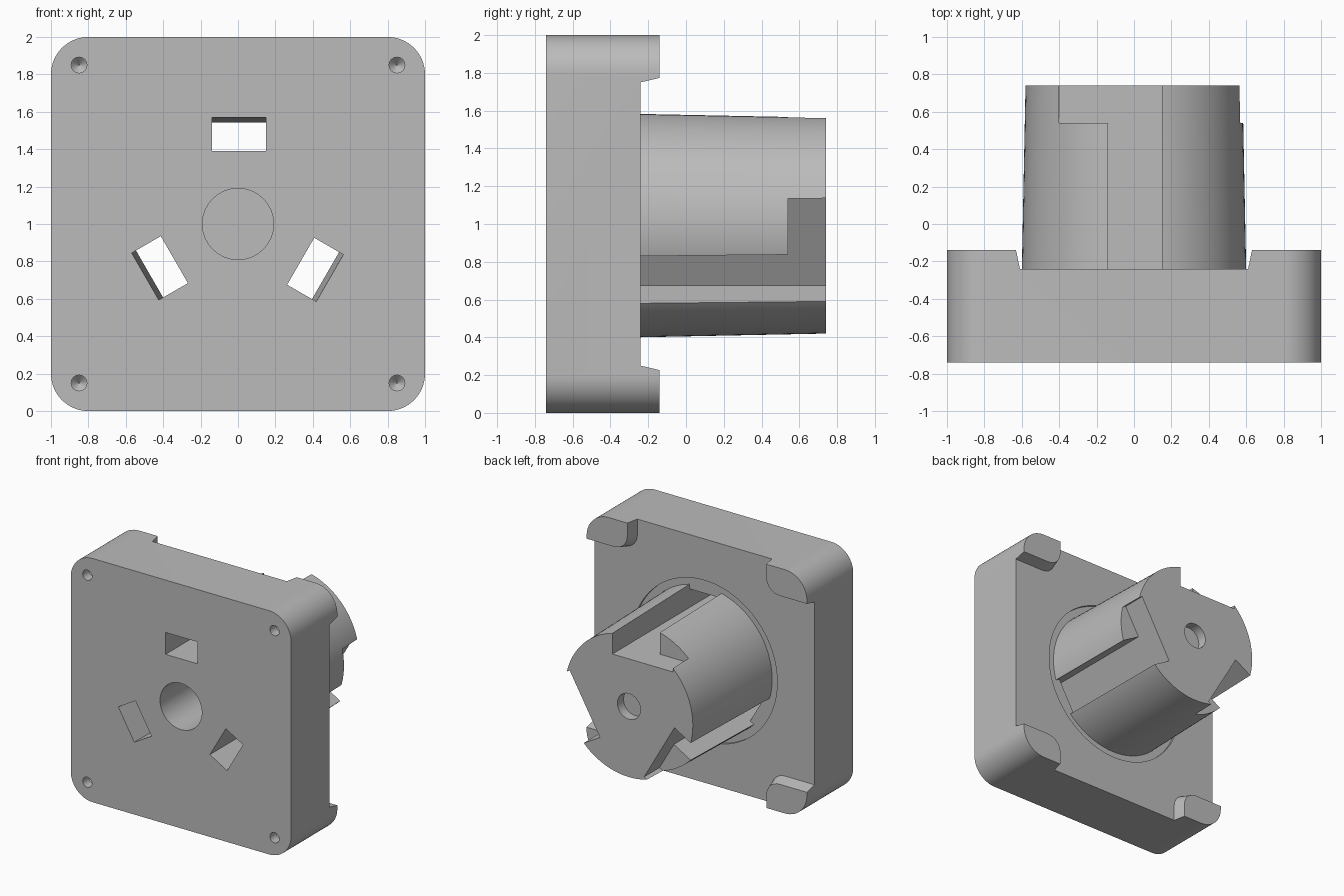
import bpy, bmesh, math
from mathutils import Matrix

cube = bpy.data.objects.get("Cube")
if cube:
    bpy.data.objects.remove(cube)

grey = bpy.data.materials.new("plain_grey")
grey.use_nodes = True
COLOUR = (0.5, 0.5, 0.5, 1)
grey.diffuse_color = COLOUR
grey.node_tree.nodes["Principled BSDF"].inputs["Base Color"].default_value = COLOUR

CENTRE = Matrix.Translation((0, 0, 1))   # the main axis runs along y at z = 1
BACK = -0.24                             # back face of the plate
TIP = 0.74                               # free end of the barrel


def loft(name, sections, place=None):
    """Solid through (y, [(x, z), ...]) sections, measured from the main axis."""
    bm = bmesh.new()
    rings = [[bm.verts.new((x, y, z)) for x, z in pts] for y, pts in sections]
    n = len(rings[0])
    for a, b in zip(rings, rings[1:]):
        for i in range(n):
            j = (i + 1) % n
            bm.faces.new((a[i], a[j], b[j], b[i]))
    bm.faces.new(rings[0])
    bm.faces.new(rings[-1])
    bmesh.ops.recalc_face_normals(bm, faces=bm.faces)
    bm.transform(CENTRE @ (place or Matrix()))
    mesh = bpy.data.meshes.new(name)
    bm.to_mesh(mesh)
    bm.free()
    mesh.materials.append(grey)
    obj = bpy.data.objects.new(name, mesh)
    bpy.context.collection.objects.link(obj)
    return obj


def arc(cx, cz, r, start, end, steps):
    angles = [math.radians(start + (end - start) * i / steps) for i in range(steps + 1)]
    return [(cx + r * math.cos(t), cz + r * math.sin(t)) for t in angles]


def circle(r, n=64):
    return arc(0, 0, r, 0, 360, n)[:-1]


def rect(x0, x1, z0, z1):
    return [(x0, z0), (x1, z0), (x1, z1), (x0, z1)]


def four_fold(quad):
    """Mirror a first-quadrant outline into all four quadrants."""
    pts = []
    for sx, sz in ((1, 1), (-1, 1), (-1, -1), (1, -1)):
        part = [(sx * x, sz * z) for x, z in quad]
        pts += part if sx * sz > 0 else part[::-1]
    return pts


def cross(a, b, r=0.12):
    """Cross outline that leaves a rounded foot standing in each corner."""
    return four_fold([(1.2, b)] + arc(a + r, b + r, r, 270, 180, 8) + [(a, 1.2)])


def cut(obj, cutter):
    cutter.hide_render = True
    mod = obj.modifiers.new("cut", 'BOOLEAN')
    mod.operation = 'DIFFERENCE'
    mod.solver = 'EXACT'
    mod.object = cutter
    bpy.context.view_layer.objects.active = obj
    bpy.ops.object.modifier_apply(modifier=mod.name)
    bpy.data.objects.remove(cutter)


def smooth(obj):
    bpy.ops.object.select_all(action='DESELECT')
    obj.select_set(True)
    bpy.context.view_layer.objects.active = obj
    bpy.ops.object.shade_smooth_by_angle(angle=math.radians(25))


# Square plate with rounded corners and four raised corner feet
outline = four_fold(arc(0.8, 0.8, 0.2, 0, 90, 14))
plate = loft("mounting_plate", [(-0.74, outline), (-0.14, outline)])
cut(plate, loft("feet_cutter", [(BACK, cross(0.61, 0.75)), (-0.12, cross(0.635, 0.778))]))

# Shallow round seat around the barrel
SEAT = BACK - 0.02
cut(plate, loft("seat_cutter", [(SEAT, circle(0.66, 96)), (0, circle(0.66, 96))]))

# Tapered barrel
barrel = loft("barrel", [(SEAT, circle(0.6, 96)), (TIP, circle(0.58, 96))])

# Three windows through the plate, each meeting an L-shaped barrel slot
for k in range(3):
    turn = Matrix.Rotation(math.radians(120 * k), 4, 'Y')
    cut(plate, loft("window_cutter", [(-0.78, rect(-0.14, 0.15, 0.39, 0.572)),
                                      (-0.2, rect(-0.14, 0.15, 0.39, 0.54))], turn))
    slot = rect(-0.14, 0.15, 0.39, 0.9)
    cut(barrel, loft("slot_cutter", [(-0.4, slot), (1, slot)], turn))
    notch = rect(-0.4, 0, 0.39, 0.9)
    cut(barrel, loft("notch_cutter", [(0.54, notch), (1, notch)], turn))

# Blind centre bore from the front and small pocket in the barrel end
for part in (plate, barrel):
    cut(part, loft("bore_cutter", [(-1, circle(0.19)), (0.45, circle(0.19))]))
cut(barrel, loft("pocket_cutter", [(TIP - 0.08, circle(0.105, 40)), (1, circle(0.105, 40))]))

# Conical-bottomed screw holes in the front corners
for sx in (-1, 1):
    for sz in (-1, 1):
        spot = Matrix.Translation((0.85 * sx, 0, 0.85 * sz))
        cut(plate, loft("screw_cutter", [(-0.8, circle(0.042, 24)), (-0.66, circle(0.042, 24)),
                                         (-0.62, circle(0.003, 24))], spot))

smooth(plate)
smooth(barrel)
